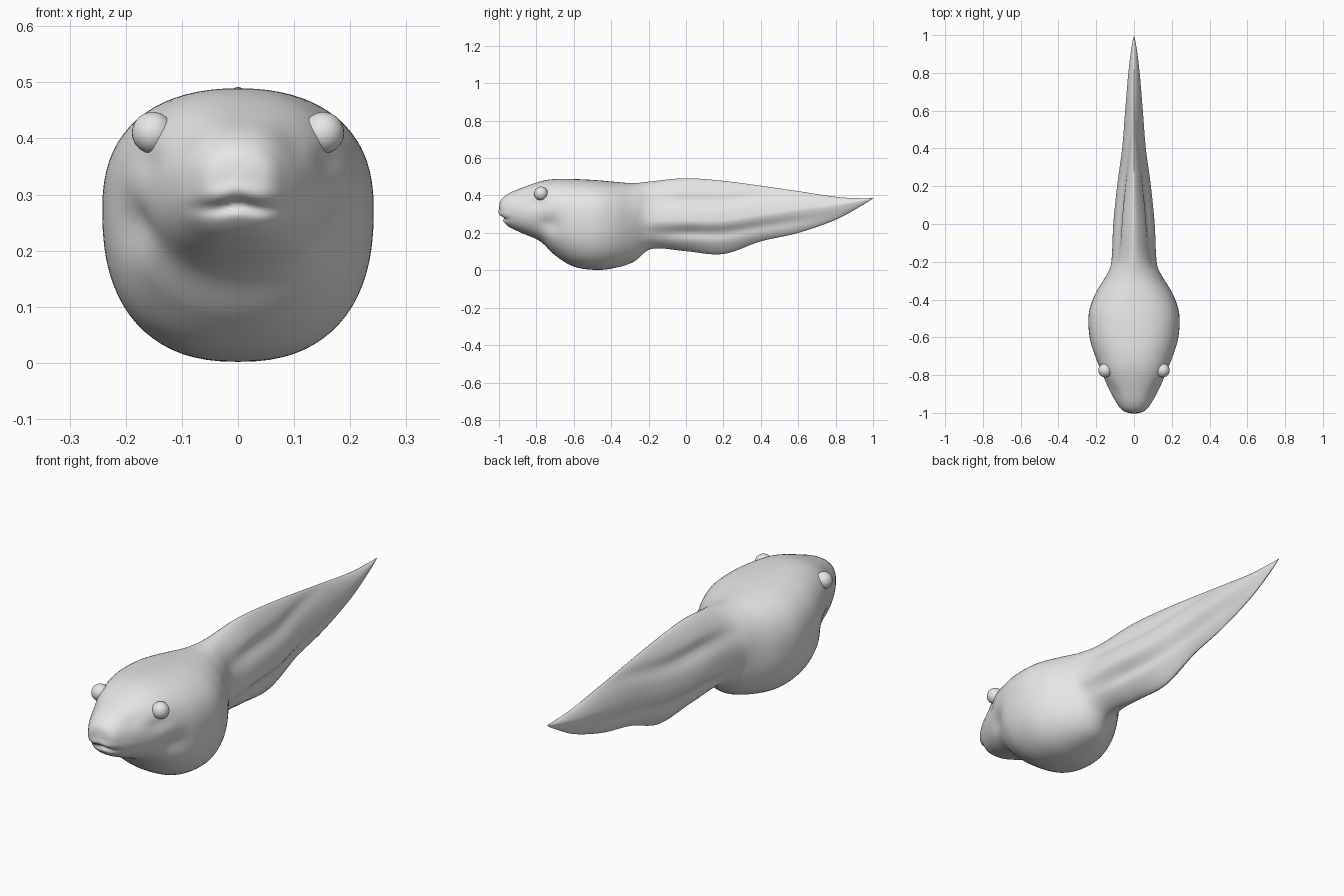
import bpy
import bmesh
import math
from mathutils import Vector

cube = bpy.data.objects.get("Cube")
if cube:
    bpy.data.objects.remove(cube, do_unlink=True)

RING = 72          # points around each cross-section
STEPS = 7          # rings between two neighbouring stations


def make_material(name, rgb):
    mat = bpy.data.materials.new(name)
    mat.use_nodes = True
    colour = (*rgb, 1.0)
    mat.diffuse_color = colour
    mat.node_tree.nodes["Principled BSDF"].inputs["Base Color"].default_value = colour
    return mat


skin = make_material("plain grey skin", (0.8, 0.8, 0.8))

# Body stations: y, top, bottom, half width, height of widest point, roundness
stations = [
    (-1, .33, .33, 0, .33, 2),
    (-.99, .375, .28, .055, .33, 2.1),
    (-.95, .41, .235, .09, .32, 2.3),
    (-.88, .44, .2, .13, .32, 2.3),
    (-.78, .475, .155, .175, .32, 2.3),
    (-.7, .488, .08, .207, .3, 2.3),
    (-.6, .488, .02, .235, .28, 2.4),
    (-.48, .482, .002, .24, .27, 2.4),
    (-.38, .473, .013, .21, .26, 2.3),
    (-.28, .466, .045, .155, .26, 2.1),
    (-.18, .476, .115, .12, .26, 1.7),
    (0, .492, .102, .11, .26, 1.5),
    (.2, .478, .087, .09, .26, 1.4),
    (.4, .452, .155, .063, .29, 1.4),
    (.6, .423, .2, .047, .32, 1.4),
    (.8, .393, .27, .03, .345, 1.5),
    (.93, .385, .34, .014, .37, 1.6),
    (1, .386, .384, 0, .385, 2),
]


def spline(a, b, c, d, t):
    """Smooth curve from b to c, using a and d for the tangents."""
    return b + t / 2 * (c - a + t * (2 * a - 5 * b + 4 * c - d + t * (3 * (b - c) + d - a)))


def interpolated_stations():
    last = len(stations) - 1
    for i in range(last):
        around = [stations[min(max(i + k, 0), last)] for k in (-1, 0, 1, 2)]
        for s in range(STEPS):
            yield [spline(*values, s / STEPS) for values in zip(*around)]
    yield stations[last]


def signed_power(value, power):
    return math.copysign(abs(value) ** power, value)


def bump(distance, spread):
    return math.exp(-(distance / spread) ** 2)


# Soft hollows on each side: centre (x, y, z), spread (x, y, z), depth
hollows = [
    ((.2, -.73, .24), (.1, .06, .05), .022),    # gill hollow
    ((.12, -.9, .4), (.05, .06, .04), .008),    # nostril hollow
    ((.17, -.8, .36), (.06, .06, .03), .010),   # under the eye
    ((.13, -.24, .2), (.1, .05, .1), .012),     # root of the tail
]


def sculpt(point, centre):
    """Press the hollows, mouth and fin grooves into the surface."""
    inward = (centre - point).normalized()
    depth = 0
    for place, spread, amount in hollows:
        offsets = zip((abs(point.x), point.y, point.z), place, spread)
        depth += amount * math.prod(bump(p - c, s) for p, c, s in offsets)
    result = point + inward * depth
    # Mouth groove, with a full lip above it
    if point.y < -.85:
        line = .274 + .008 * bump(point.x, .03)
        reach = bump(point.x, .075) * bump(point.y + 1, .08)
        result.y += reach * (.02 * bump(point.z - line, .012) - .006 * bump(point.z - line - .025, .015))
    # Grooves between tail muscle and fins
    if point.y > -.25:
        fade = min(1, (point.y + .25) * 4) * min(1, (1 - point.y) * 2)
        ridge = centre.z + .045
        groove = bump(point.z - ridge - .07, .03) + bump(point.z - centre.z + .06, .03)
        result.x *= 1 - .22 * fade * groove
    return result


# Body and tail as one lofted skin
bm = bmesh.new()
rings = []
for y, top, bottom, width, middle, roundness in interpolated_stations():
    centre = Vector((0, y, middle))
    ring = []
    for k in range(RING):
        angle = math.tau * k / RING
        across = signed_power(math.cos(angle), 2 / roundness)
        upward = signed_power(math.sin(angle), 2 / roundness)
        height = (top - middle) if upward > 0 else (middle - bottom)
        point = Vector((max(width, 0) * across, y, middle + height * upward))
        ring.append(bm.verts.new(sculpt(point, centre)))
    rings.append(ring)
for front, back in zip(rings, rings[1:]):
    for k in range(RING):
        n = (k + 1) % RING
        bm.faces.new((front[k], front[n], back[n], back[k]))
bmesh.ops.remove_doubles(bm, verts=bm.verts, dist=.0004)
bmesh.ops.recalc_face_normals(bm, faces=bm.faces)
for face in bm.faces:
    face.smooth = True
mesh = bpy.data.meshes.new("body_and_tail")
bm.to_mesh(mesh)
bm.free()
mesh.materials.append(skin)
body = bpy.data.objects.new("body_and_tail", mesh)
bpy.context.collection.objects.link(body)

# Eyes
for side, name in ((1, "left_eye"), (-1, "right_eye")):
    bpy.ops.mesh.primitive_uv_sphere_add(segments=32, ring_count=20, radius=.037,
                                         location=(side * .152, -.775, .41))
    eye = bpy.context.object
    eye.name = name
    eye.data.materials.append(skin)
    bpy.ops.object.shade_smooth()
